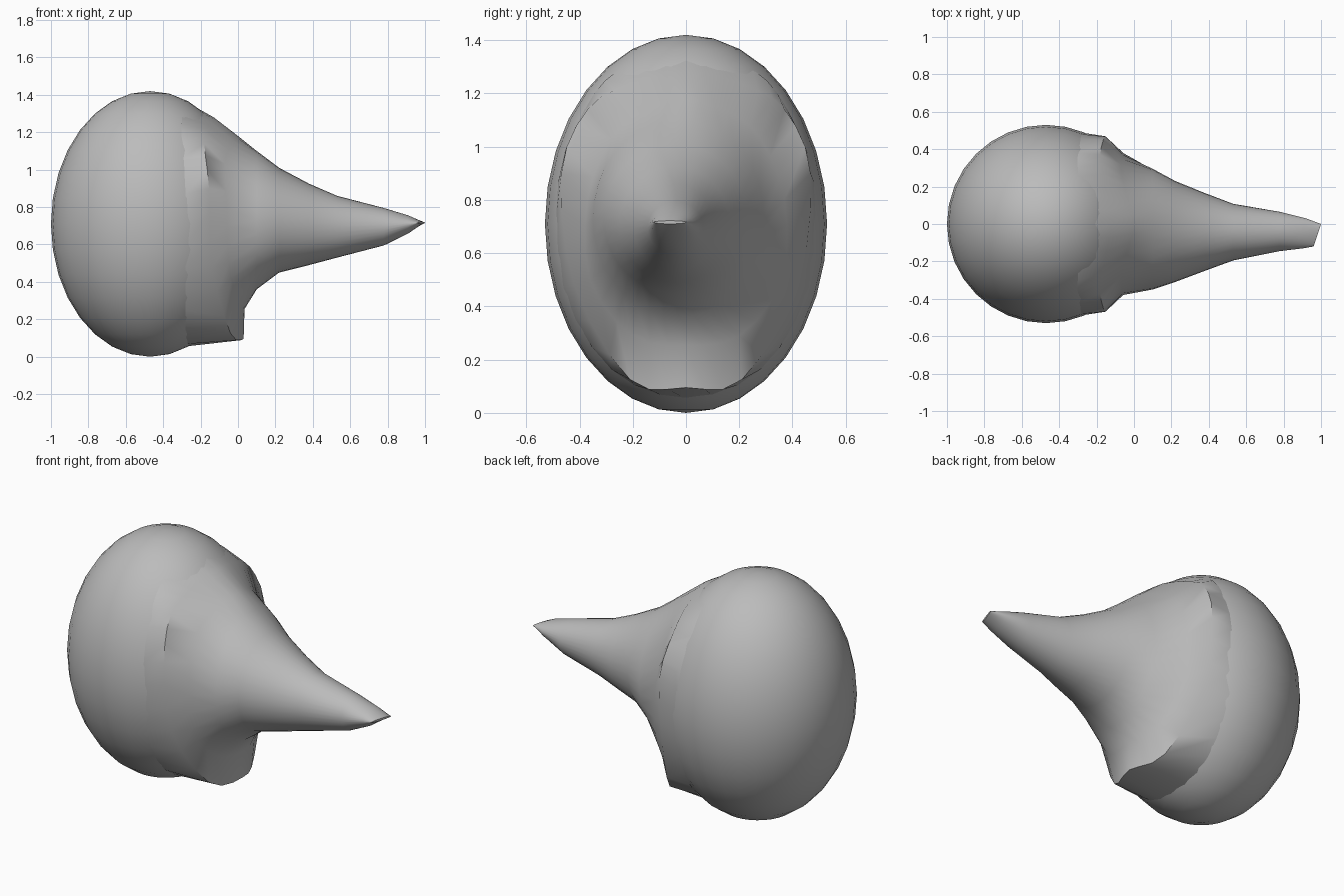
import bpy, bmesh, math
from mathutils import Vector

if "Cube" in bpy.data.objects:
    bpy.data.objects.remove(bpy.data.objects["Cube"])

grey = bpy.data.materials.new("plain grey")
grey.diffuse_color = (0.5, 0.5, 0.5, 1)
grey.use_nodes = True
grey.node_tree.nodes["Principled BSDF"].inputs["Base Color"].default_value = grey.diffuse_color


def finish(obj):
    obj.data.materials.append(grey)
    bpy.ops.object.select_all(action='DESELECT')
    obj.select_set(True)
    bpy.context.view_layer.objects.active = obj
    bpy.ops.object.shade_smooth_by_angle(angle=math.radians(50))


def full_ring(half):
    """Mirror a top-to-bottom half section into a closed ring."""
    pts = [Vector(p) for p in half]
    return pts + [Vector((p.x, -p.y, p.z)) for p in reversed(pts[1:-1])]


def oval(x, top, bottom, left, right, slant=0.0):
    """Oval section; slant sweeps the -y side backwards."""
    cy, ry = (left + right) / 2, (left - right) / 2
    cz, rz = (top + bottom) / 2, (top - bottom) / 2
    ring = []
    for i in range(12):
        a = i * math.pi / 6
        y = cy + ry * math.sin(a)
        ring.append(Vector((x - slant * (left - y), y, cz + rz * math.cos(a))))
    return ring


def catmull(a, b, c, d, t):
    return 0.5 * (2 * b + (c - a) * t + (2 * a - 5 * b + 4 * c - d) * t * t
                  + (3 * b - a - 3 * c + d) * t ** 3)


def smooth_ring(r, steps=3):
    n = len(r)
    return [catmull(r[i - 1], r[i], r[(i + 1) % n], r[(i + 2) % n], s / steps)
            for i in range(n) for s in range(steps)]


# Egg-shaped body
bpy.ops.mesh.primitive_uv_sphere_add(segments=32, ring_count=16, radius=1,
                                     location=(-0.47, 0, 0.71))
body = bpy.context.object
body.name = "egg_body"
body.scale = (0.53, 0.53, 0.71)
bpy.ops.object.transform_apply(location=False, rotation=False, scale=True)
finish(body)

# Snout: root on the body, raised rim with chin lip, then tapering ovals
root = [(-.30, 0, 1.375), (-.30, .25, 1.29), (-.30, .38, 1.14), (-.28, .48, .87),
        (-.28, .46, .47), (-.28, .28, .163), (-.28, 0, .055)]
rim = [(-.13, 0, 1.28), (-.16, .21, 1.235), (-.18, .37, 1.14), (-.155, .468, .9),
       (-.14, .42, .48), (-.04, .21, .125), (.03, 0, .095)]
neck = [(0, 0, 1.18), (-.04, .16, 1.13), (-.07, .28, 1.03), (-.06, .37, .80),
        (-.05, .36, .50), (-.005, .2, .29), (.035, 0, .255)]
rings = [full_ring(root), full_ring(rim), full_ring(neck),
         oval(.10, 1.10, .36, .295, -.35),
         oval(.22, 1.01, .45, .23, -.31),
         oval(.38, .925, .49, .165, -.25),
         oval(.53, .86, .53, .108, -.195),
         oval(.78, .795, .595, .065, -.145),
         oval(.92, .755, .66, .03, -.13, .1),
         oval(1.0, .722, .71, 0, -.12, .33)]

bm = bmesh.new()
loops = [[bm.verts.new(p) for p in smooth_ring(r)] for r in rings]
for a, b in zip(loops, loops[1:]):
    n = len(a)
    for i in range(n):
        j = (i + 1) % n
        bm.faces.new((a[i], a[j], b[j], b[i]))
bm.faces.new(loops[-1])
bmesh.ops.recalc_face_normals(bm, faces=bm.faces)
mesh = bpy.data.meshes.new("snout")
bm.to_mesh(mesh)
bm.free()
# Make sure the skin faces outwards
snout = bpy.data.objects.new("snout", mesh)
bpy.context.collection.objects.link(snout)
finish(snout)
